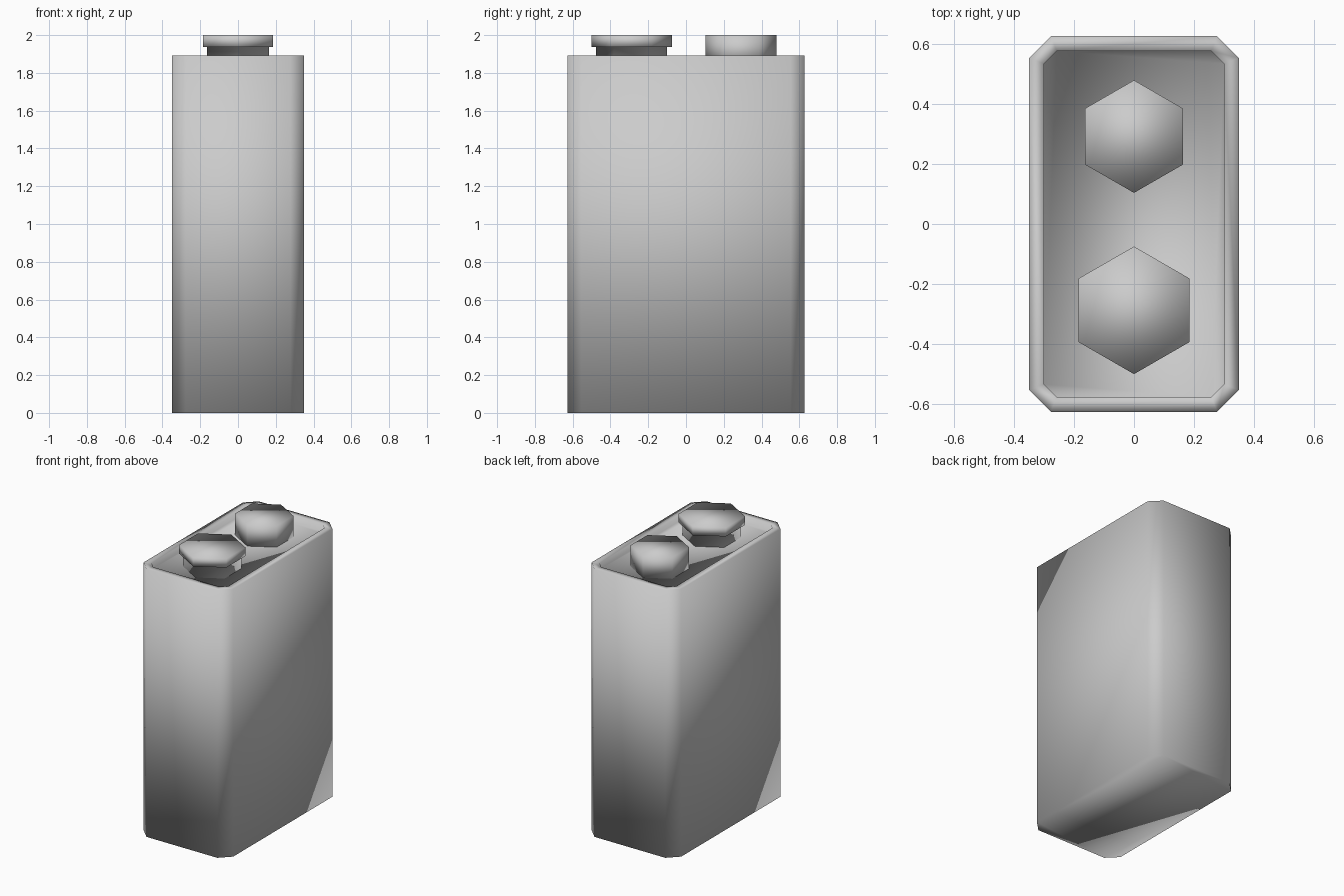
import bpy, bmesh, math

if "Cube" in bpy.data.objects:
    bpy.data.objects.remove(bpy.data.objects["Cube"])

mat = bpy.data.materials.new("plain grey")
mat.diffuse_color = (0.6, 0.6, 0.6, 1)
mat.use_nodes = True
mat.node_tree.nodes["Principled BSDF"].inputs["Base Color"].default_value = mat.diffuse_color


def octagon(hx, hy, c):
    """Rectangle outline with cut corners."""
    return [(hx, -hy + c), (hx, hy - c), (hx - c, hy), (-hx + c, hy),
            (-hx, hy - c), (-hx, -hy + c), (-hx + c, -hy), (hx - c, -hy)]


def hexagon(r, cy):
    """Hexagon with points along y."""
    return [(r * math.cos(math.radians(30 + 60 * i)),
             cy + r * math.sin(math.radians(30 + 60 * i))) for i in range(6)]


def stack(name, layers):
    """Skin a list of (outline, z) layers and close both ends."""
    bm = bmesh.new()
    rings = [[bm.verts.new((x, y, z)) for x, y in pts] for pts, z in layers]
    n = len(rings[0])
    for a, b in zip(rings, rings[1:]):
        for i in range(n):
            j = (i + 1) % n
            bm.faces.new((a[i], a[j], b[j], b[i]))
    bm.faces.new(rings[0][::-1])
    bm.faces.new(rings[-1])
    for f in bm.faces:
        f.smooth = True
    bmesh.ops.recalc_face_normals(bm, faces=bm.faces)
    me = bpy.data.meshes.new(name)
    bm.to_mesh(me)
    bm.free()
    me.materials.append(mat)
    ob = bpy.data.objects.new(name, me)
    bpy.context.collection.objects.link(ob)
    return ob


# Case with raised rim and shallow recessed top
outer = octagon(0.35, 0.627, 0.073)
inner = octagon(0.30, 0.577, 0.042)
FLOOR = 1.85
stack("battery_case", [(outer, 0), (outer, 1.893), (inner, 1.893), (inner, FLOOR)])

# Small terminal: plain hexagonal stud
small = hexagon(0.188, 0.292)
stack("small_terminal", [(small, FLOOR), (small, 2.0)])

# Large terminal: narrower neck below a wide hexagonal cap
neck = hexagon(0.188, -0.288)
cap = hexagon(0.213, -0.288)
stack("large_terminal", [(neck, FLOOR), (neck, 1.938), (cap, 1.938), (cap, 2.0)])
